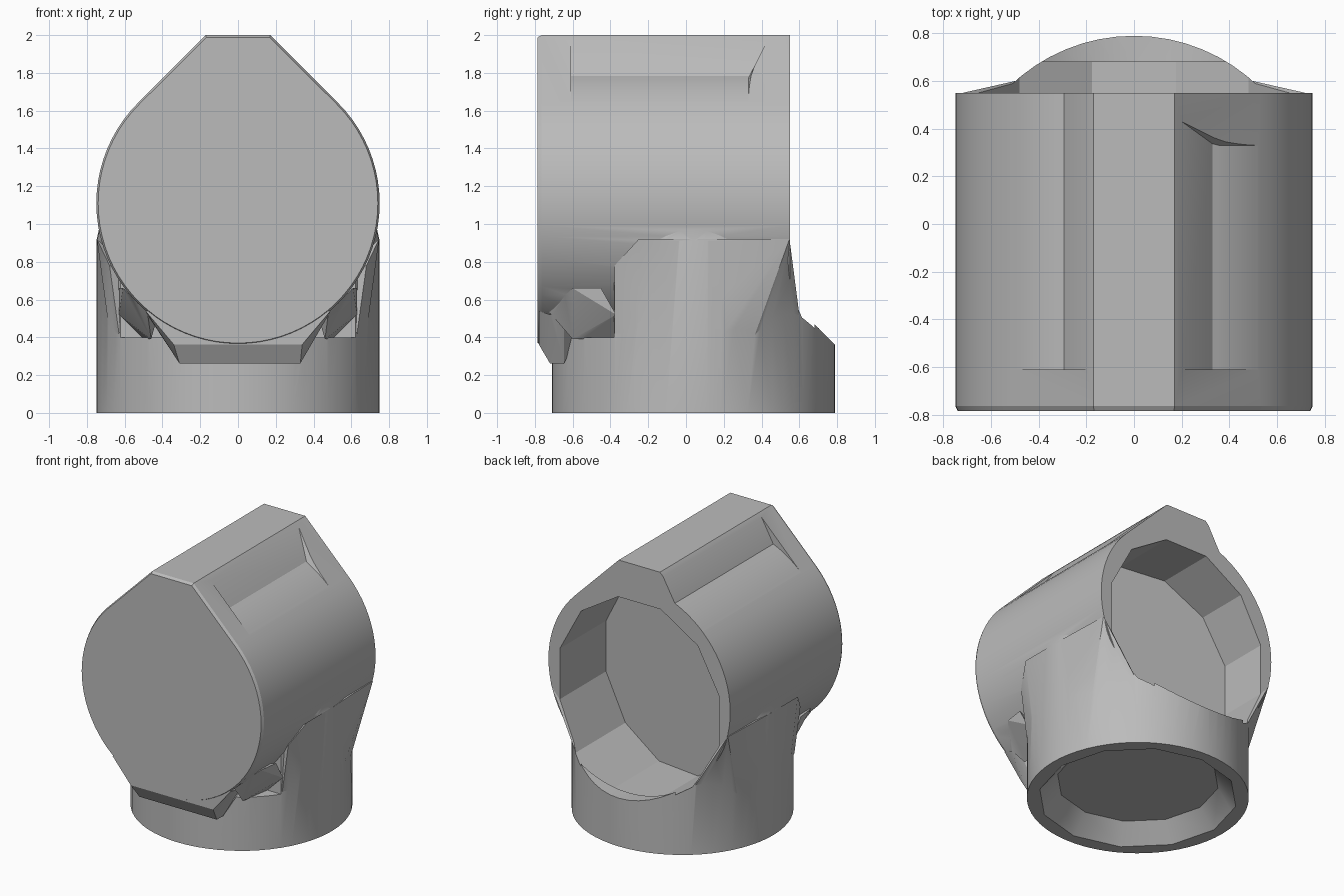
import bpy, bmesh
from math import sin, cos, pi, radians
from mathutils import Vector

cube = bpy.data.objects.get("Cube")
if cube:
    bpy.data.objects.remove(cube, do_unlink=True)

grey = bpy.data.materials.new("mid_grey")
grey.use_nodes = True
colour = (0.5, 0.5, 0.5, 1)
grey.diffuse_color = colour
grey.node_tree.nodes["Principled BSDF"].inputs["Base Color"].default_value = colour

R, CZ, PIPE_Y = 0.75, 1.11, 0.04   # tube radius, barrel axis height, pipe axis offset


def finish(name, bm):
    bmesh.ops.recalc_face_normals(bm, faces=bm.faces)
    mesh = bpy.data.meshes.new(name)
    bm.to_mesh(mesh)
    bm.free()
    mesh.materials.append(grey)
    ob = bpy.data.objects.new(name, mesh)
    bpy.context.collection.objects.link(ob)
    return ob


def loft(name, rings):
    """Closed solid skinned through rings of equal point count."""
    bm = bmesh.new()
    loops = [[bm.verts.new(p) for p in ring] for ring in rings]
    n = len(loops[0])
    for a, b in zip(loops, loops[1:]):
        for i in range(n):
            j = (i + 1) % n
            bm.faces.new((a[i], a[j], b[j], b[i]))
    bm.faces.new(loops[0])
    bm.faces.new(loops[-1])
    return finish(name, bm)


def hull(name, points, side):
    """Convex solid round a few points, mirrored by side."""
    bm = bmesh.new()
    for x, y, z in points:
        bm.verts.new((side * x, y, z))
    bmesh.ops.convex_hull(bm, input=bm.verts)
    return finish(name, bm)


def arc(a0, a1, n, rx=R, rz=R, cz=CZ):
    return [(rx * cos(radians(a0 + (a1 - a0) * i / n)),
             cz + rz * sin(radians(a0 + (a1 - a0) * i / n))) for i in range(n + 1)]


def prism(name, profile, y0, y1):
    return loft(name, [[Vector((x, y, z)) for x, z in profile] for y in (y0, y1)])


def disc(r, z, n=64, y=PIPE_Y):
    return [Vector((r * cos(2 * pi * i / n), y + r * sin(2 * pi * i / n), z)) for i in range(n)]


def combine(target, tool, operation):
    mod = target.modifiers.new("cut", "BOOLEAN")
    mod.operation, mod.object, mod.solver = operation, tool, "EXACT"
    bpy.ops.object.select_all(action="DESELECT")
    bpy.context.view_layer.objects.active = target
    target.select_set(True)
    bpy.ops.object.modifier_apply(modifier=mod.name)
    bpy.data.objects.remove(tool, do_unlink=True)


# Horizontal barrel: round below, peaked roof above, softened front rim
outline = arc(135, 405, 60) + [(0.17, 2.0), (-0.17, 2.0)]
rim = [(x * 0.987, CZ + (z - CZ) * 0.987) for x, z in outline]
housing = loft("tee_housing", [
    [Vector((x, y, z)) for x, z in ring]
    for y, ring in ((-0.785, rim), (-0.765, outline), (0.55, outline))])

# Recesses beside the roof ridge, the right one stopping before the back
for side, name, start in ((-1, "left_groove", 67), (1, "right_groove", 64)):
    shape = [(0.7, 1.9), (0.4, 2.2), (0.19, 1.985)] + arc(start, 46, 8)
    groove = prism(name, [(side * x, z) for x, z in shape], -0.61, 0.7)
    if side == 1:
        for v in groove.data.vertices:
            if v.co.y > 0:
                v.co.y = 0.33 + max(0, v.co.z - 1.77) * 0.5
    combine(housing, groove, "DIFFERENCE")

# Vertical pipe, notched at the front and trimmed by the barrel at the back
pipe = loft("pipe", [disc(R, 0), disc(R, 0.91), disc(0.73, 1.0)])
notch = [(-1, 0.4), (1, 0.4), (1, 1.2), (-1, 1.2)]
combine(pipe, prism("front_notch", notch, -1, -0.38), "DIFFERENCE")
combine(pipe, prism("back_trim", arc(0, 354, 59), 0.549, 1), "DIFFERENCE")
combine(housing, pipe, "UNION")

# Webs filling the corners between pipe and barrel
back_web = [(0.5, 0.6, 0.52), (0.73, 0.548, 0.92), (0.748, 0.06, 0.92), (0.674, 0.36, 0.4),
            (0.73, 0.2, 0.42), (0.45, 0.3, 0.6), (0.6, 0.2, 0.9), (0.42, 0.55, 0.55)]
shoulder = [(0.63, -0.378, 0.42), (0.68, -0.378, 0.78), (0.747, -0.25, 0.92),
            (0.747, 0.02, 0.92), (0.68, -0.26, 0.42), (0.5, -0.3, 0.7)]
front_web = [(0.63, -0.37, 0.52), (0.61, -0.6, 0.66), (0.63, -0.45, 0.66),
             (0.48, -0.73, 0.54), (0.46, -0.6, 0.39), (0.5, -0.37, 0.39), (0.4, -0.5, 0.6)]
for side in (-1, 1):
    for name, points in (("back_web", back_web), ("shoulder", shoulder), ("front_web", front_web)):
        combine(housing, hull(name, points, side), "UNION")

# Collar below the front face
lip = [(-0.49, 0.54), (-0.34, 0.362), (0.34, 0.362), (0.49, 0.54)]
low = [(-0.48, 0.52), (-0.31, 0.262), (0.33, 0.262), (0.48, 0.52)]
collar = loft("collar", [
    [Vector((x, y, z)) for x, z in ring]
    for y, ring in ((-0.779, lip), (-0.72, low), (-0.645, low), (-0.6, lip))])
combine(housing, collar, "UNION")

# Blind cavity in the back, its end wall slightly skewed
cavity = prism("back_cavity", arc(15, 345, 11, 0.68, 0.73, 1.02), 0.05, 0.68)
for v in cavity.data.vertices:
    if v.co.y < 0.3:
        v.co.y = 0.09 - 0.13 * v.co.x
combine(housing, cavity, "DIFFERENCE")

# Shallow tapered recess in the base
recess = loft("base_recess", [disc(0.71, -0.04, 12), disc(0.55, 0.13, 12)])
combine(housing, recess, "DIFFERENCE")

bpy.ops.object.select_all(action="DESELECT")
bpy.context.view_layer.objects.active = housing
housing.select_set(True)
bpy.ops.object.shade_smooth_by_angle(angle=radians(25))
